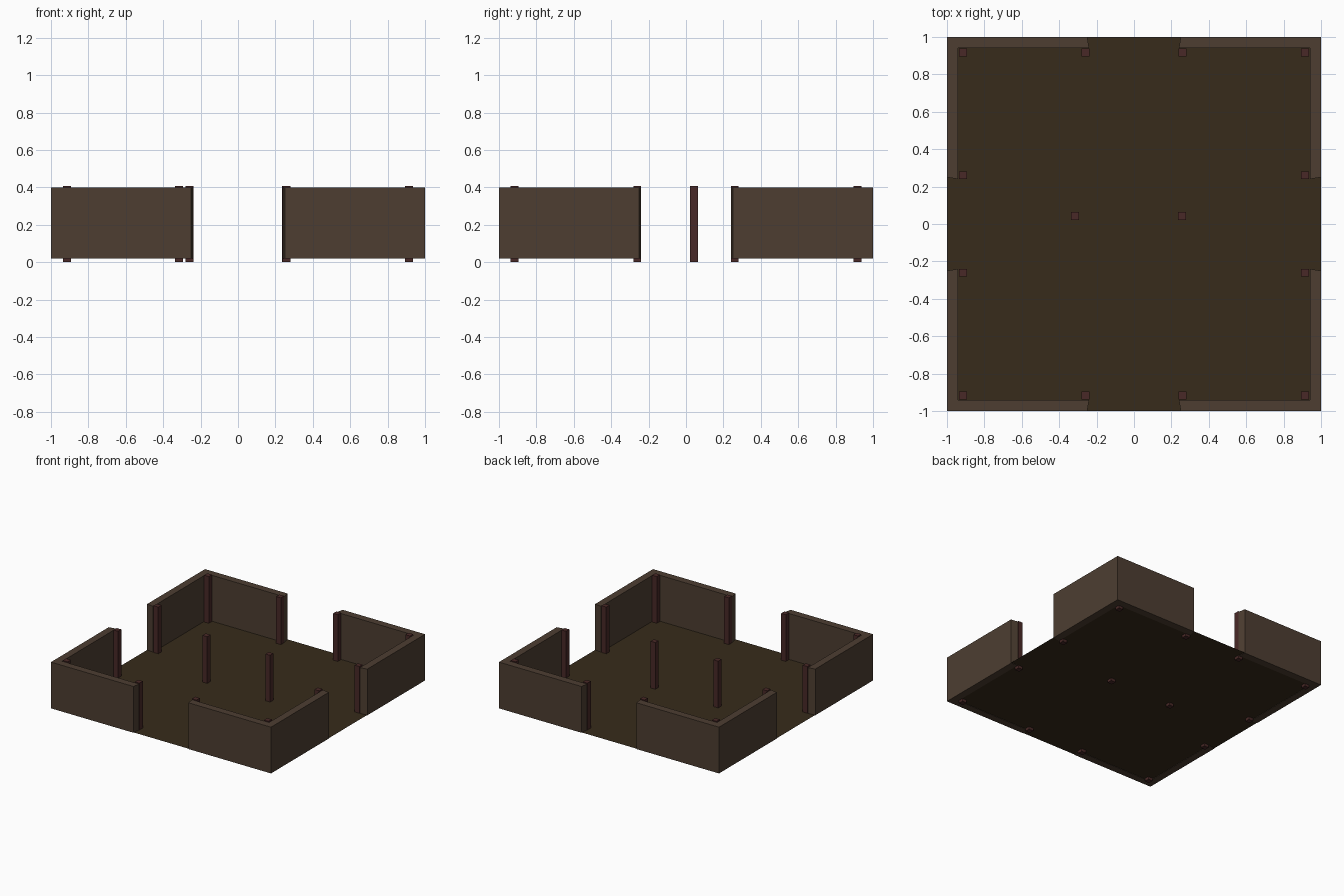
import bpy, bmesh

if "Cube" in bpy.data.objects:
    bpy.data.objects.remove(bpy.data.objects["Cube"])


def material(name, rgb):
    m = bpy.data.materials.new(name)
    m.diffuse_color = (*rgb, 1)
    m.use_nodes = True
    m.node_tree.nodes["Principled BSDF"].inputs["Base Color"].default_value = m.diffuse_color
    return m


WALL = material("wall_brown", (0.075, 0.048, 0.031))
FLOOR = material("floor_brown", (0.038, 0.024, 0.011))
POST = material("post_red_brown", (0.066, 0.022, 0.020))


def prism(name, outline, z0, z1, mat):
    """Flat outline at z0, extruded up to z1 (left flat when equal)."""
    bm = bmesh.new()
    face = bm.faces.new([bm.verts.new((x, y, z0)) for x, y in outline])
    if z1 > z0:
        ext = bmesh.ops.extrude_face_region(bm, geom=[face], use_keep_orig=True)
        verts = [g for g in ext["geom"] if isinstance(g, bmesh.types.BMVert)]
        bmesh.ops.translate(bm, verts=verts, vec=(0, 0, z1 - z0))
        bmesh.ops.recalc_face_normals(bm, faces=bm.faces)
    me = bpy.data.meshes.new(name)
    bm.to_mesh(me)
    bm.free()
    me.materials.append(mat)
    ob = bpy.data.objects.new(name, me)
    bpy.context.collection.objects.link(ob)
    return ob


def mirror_xy(ob):
    mod = ob.modifiers.new("four_corners", "MIRROR")
    mod.use_axis = (True, True, False)
    mod.use_mirror_merge = False


def post(name, x, y, h=0.021):
    return prism(name, [(x - h, y - h), (x + h, y - h), (x + h, y + h), (x - h, y + h)],
                 0.0, 0.407, POST)


# Floor sheet
prism("floor", [(-1, -1), (1, -1), (1, 1), (-1, 1)], 0.023, 0.023, FLOOR)

# L-shaped corner walls with slightly bevelled doorway ends
i, a, b = 0.94, 0.25, 0.24
walls = prism("corner_walls", [(1, a), (1, 1), (a, 1), (b, i), (i, i), (i, b)],
              0.02, 0.40, WALL)
mirror_xy(walls)

# Corner posts and doorway posts
mirror_xy(post("corner_posts", 0.914, 0.917))
mirror_xy(post("front_back_door_posts", 0.259, 0.917))
mirror_xy(post("side_door_posts", 0.914, 0.261))

# Free-standing inner posts
post("inner_post_left", -0.316, 0.042)
post("inner_post_right", 0.256, 0.042)
